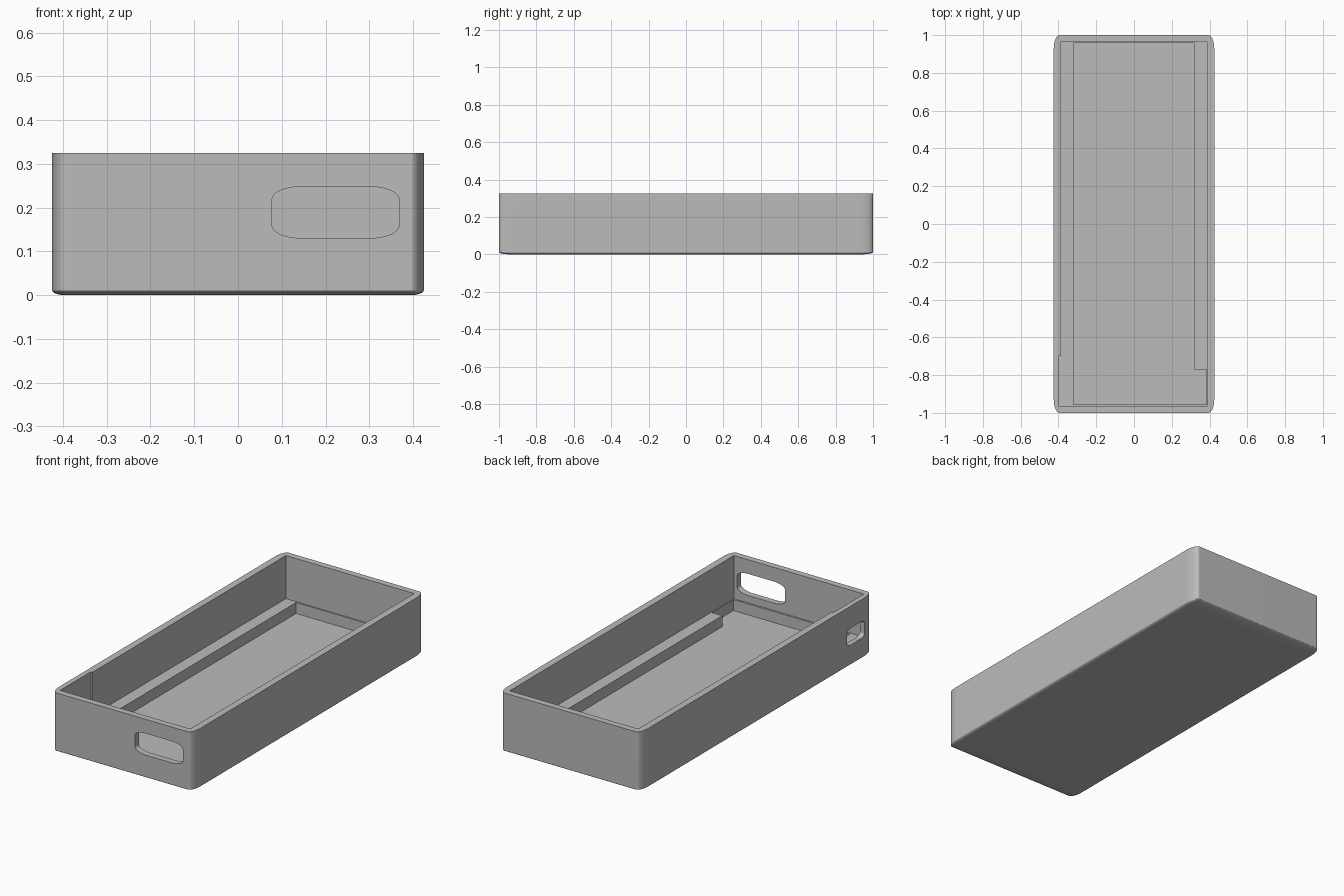
import bpy, bmesh, math

if "Cube" in bpy.data.objects:
    bpy.data.objects.remove(bpy.data.objects["Cube"], do_unlink=True)

GREY = (0.5, 0.5, 0.5, 1)
grey = bpy.data.materials.new("plain grey")
grey.use_nodes = True
grey.diffuse_color = GREY
grey.node_tree.nodes["Principled BSDF"].inputs["Base Color"].default_value = GREY


def add_object(name, bm):
    bmesh.ops.recalc_face_normals(bm, faces=bm.faces)
    mesh = bpy.data.meshes.new(name)
    bm.to_mesh(mesh)
    bm.free()
    mesh.materials.append(grey)
    obj = bpy.data.objects.new(name, mesh)
    bpy.context.collection.objects.link(obj)
    return obj


def rounded_box(name, center, size, radius, pick_edge):
    """Unit cube with chosen edges rounded, then stretched to size."""
    bm = bmesh.new()
    bmesh.ops.create_cube(bm, size=1)
    edges = [e for e in bm.edges if pick_edge(e)]
    bmesh.ops.bevel(bm, geom=edges, offset=radius, segments=8,
                    profile=0.5, affect='EDGES')
    bmesh.ops.scale(bm, vec=size, verts=bm.verts)
    bmesh.ops.translate(bm, vec=center, verts=bm.verts)
    return add_object(name, bm)


def prism(name, outline, bottom, top):
    bm = bmesh.new()
    face = bm.faces.new([bm.verts.new((x, y, bottom)) for x, y in outline])
    new = bmesh.ops.extrude_face_region(bm, geom=[face])["geom"]
    bmesh.ops.translate(bm, vec=(0, 0, top - bottom),
                        verts=[v for v in new if isinstance(v, bmesh.types.BMVert)])
    return add_object(name, bm)


def along(axis):
    return lambda e: abs(e.verts[0].co[axis] - e.verts[1].co[axis]) > 0.5


# Outer shell: all edges rounded except the top rim
W, L, H = 0.85, 2.0, 0.325
tray = rounded_box("tray", (0, 0, H / 2), (W, L, H), 0.036,
                   lambda e: min(v.co.z for v in e.verts) < 0)

# Main cavity, with a thinner right wall near the front
side, end = 0.387, 0.965
cavity = prism("cavity_cutter", [
    (side, -end), (side, end), (-side, end),
    (-side, -0.70), (-0.397, -0.70), (-0.397, -end)], 0.09, 0.5)

# Floor pocket between the two ledges, widened at the front corner
pocket = prism("floor_pocket_cutter", [
    (-0.32, -0.955), (0.383, -0.955), (0.383, -0.77),
    (0.32, -0.77), (0.32, 0.957), (-0.32, 0.957)], 0.03, 0.2)

# Openings through the front and side walls
front_slot = rounded_box("front_slot_cutter", (0.223, -1, 0.189),
                         (0.29, 0.2, 0.118), 0.24, along(1))
side_hole = rounded_box("side_hole_cutter", (-0.425, -0.855, 0.16),
                        (0.2, 0.15, 0.092), 0.22, along(0))

# Cut everything out of the shell
bpy.ops.object.select_all(action='DESELECT')
tray.select_set(True)
bpy.context.view_layer.objects.active = tray
for cutter in (cavity, pocket, front_slot, side_hole):
    mod = tray.modifiers.new("cut", 'BOOLEAN')
    mod.operation = 'DIFFERENCE'
    mod.solver = 'EXACT'
    mod.object = cutter
    bpy.ops.object.modifier_apply(modifier=mod.name)
    bpy.data.objects.remove(cutter, do_unlink=True)

# Smooth rounded corners, crisp flat walls
bpy.ops.object.shade_smooth_by_angle(angle=math.radians(35))
normals = tray.modifiers.new("flat_walls", 'WEIGHTED_NORMAL')
normals.keep_sharp = True
